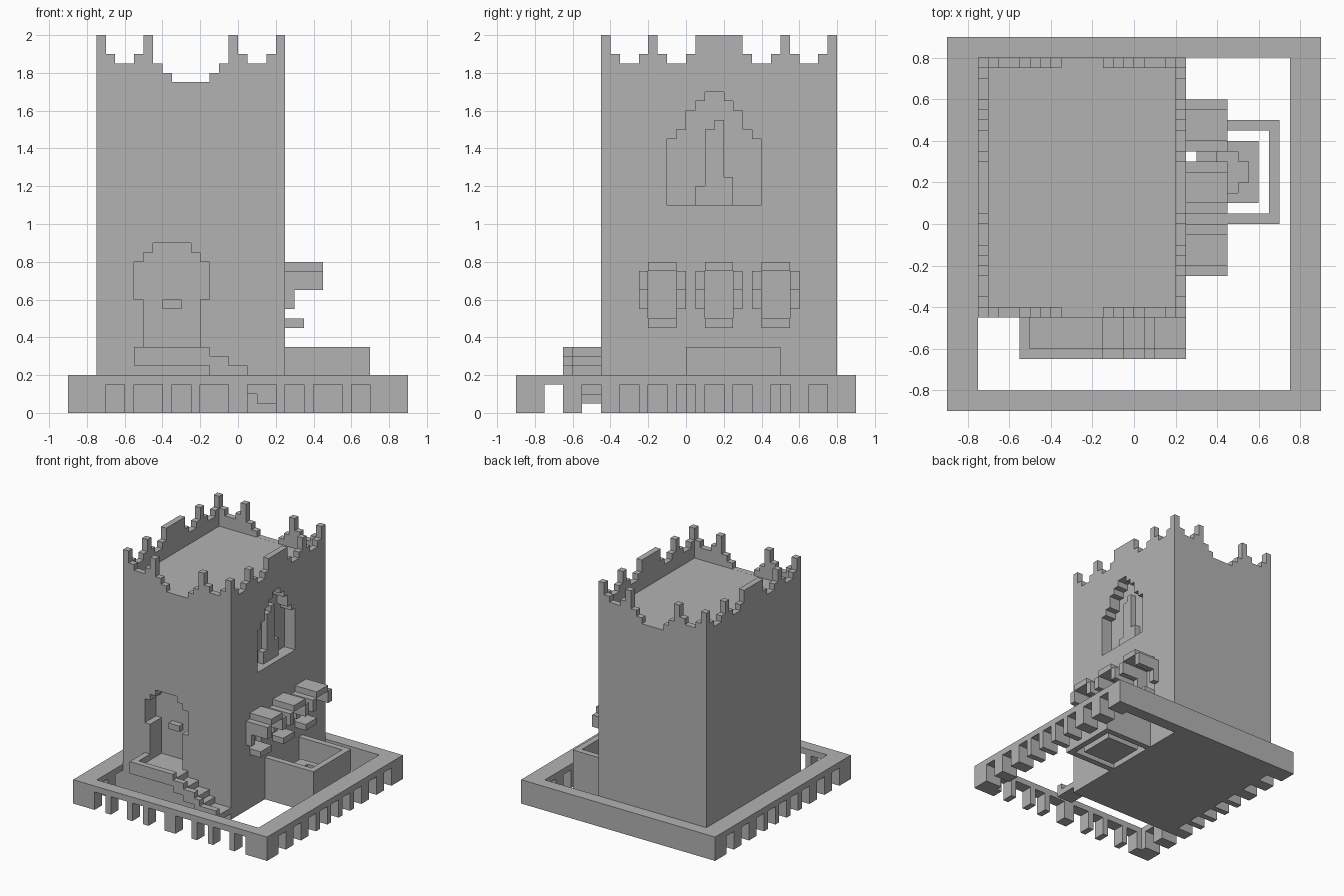
import bpy
import bmesh

U = 0.05  # block size; all measures below count blocks

if "Cube" in bpy.data.objects:
    bpy.data.objects.remove(bpy.data.objects["Cube"])

stone = bpy.data.materials.new("grey stone")
stone.use_nodes = True
stone.diffuse_color = (0.45, 0.45, 0.45, 1)
stone.node_tree.nodes["Principled BSDF"].inputs["Base Color"].default_value = (0.45, 0.45, 0.45, 1)


def prism(name, outline, axis, lo, hi):
    """Extrude a flat outline along an axis from lo to hi."""
    place = {"x": lambda a, b, d: (d, a, b),
             "y": lambda a, b, d: (a, d, b),
             "z": lambda a, b, d: (a, b, d)}[axis]
    bm = bmesh.new()
    ends = [[bm.verts.new([c * U for c in place(a, b, d)]) for a, b in outline]
            for d in (lo, hi)]
    bm.faces.new(ends[0])
    bm.faces.new(ends[1])
    n = len(outline)
    for i in range(n):
        j = (i + 1) % n
        bm.faces.new((ends[0][i], ends[0][j], ends[1][j], ends[1][i]))
    bmesh.ops.recalc_face_normals(bm, faces=bm.faces)
    mesh = bpy.data.meshes.new(name)
    bm.to_mesh(mesh)
    bm.free()
    mesh.materials.append(stone)
    obj = bpy.data.objects.new(name, mesh)
    bpy.context.collection.objects.link(obj)
    return obj


def box(name, x, y, z):
    return prism(name, [(x[0], y[0]), (x[1], y[0]), (x[1], y[1]), (x[0], y[1])], "z", *z)


def stepped(start, steps, base=None, thick=0):
    """Outline of (width, height) steps over a flat base, or a band of given thickness."""
    top, bottom, a = [], [], start
    for width, height in steps:
        low = height - thick if base is None else base
        top += [(a, height), (a + width, height)]
        bottom += [(a, low), (a + width, low)]
        a += width
    if base is not None:
        bottom = [bottom[0], bottom[-1]]
    pts = []
    for p in top + bottom[::-1]:
        if not pts or pts[-1] != p:
            pts.append(p)
    return pts


def mirrored(half, middle):
    return half + [middle] + half[::-1]


def cut(target, cutter):
    cutter.hide_render = True
    mod = target.modifiers.new("cut", "BOOLEAN")
    mod.operation, mod.solver, mod.object = "DIFFERENCE", "EXACT", cutter
    bpy.context.view_layer.objects.active = target
    bpy.ops.object.modifier_apply(modifier=mod.name)
    bpy.data.objects.remove(cutter)


# Tower body with arched door, arched niche and three small windows cut in
tower = box("tower", (-15, 5), (-9, 16), (0, 35))
arch = stepped(-11, mirrored([(1, 16), (1, 17)], (4, 18)), base=12)
door = arch[:-1] + [(-4, 12), (-4, 6), (-10, 6), (-10, 12), (-11, 12)]
door = [p for i, p in enumerate(door) if p not in door[:i]]
cut(tower, prism("door_cutter", door, "y", -10, -6))
niche = stepped(-2, mirrored([(1, 29), (1, 30), (1, 32), (1, 33)], (2, 34)), base=22)
cut(tower, prism("niche_cutter", niche, "x", 3, 6))
box("door_handle", (-8, -6), (-7, -6), (11, 12))
prism("niche_statue", stepped(1, [(1, 24), (1, 30), (1, 31), (1, 25)], base=22), "x", 3, 4)

# Crumbling parapet on the four sides
front_steps = mirrored([(1, 40), (1, 38), (2, 37), (1, 38), (1, 40), (1, 37), (1, 36)], (4, 35.01))
side_steps = mirrored([(1, 38), (2, 37), (1, 38), (1, 40), (1, 38), (2, 37), (1, 38)], (5, 40))
for name, y in (("front", -9), ("back", 15)):
    prism(name + "_parapet", stepped(-15, front_steps, base=35), "y", y, y + 1)
for name, x in (("left", 4), ("right", -15)):
    prism(name + "_parapet", stepped(-8, side_steps, base=35), "x", x, x + 1)

# Window bays on the left wall: canopy, hanging cheeks and sill
for i, y in enumerate((-4, 2, 8)):
    bay = f"bay_{i + 1}_"
    cut(tower, box("window_cutter", (4, 6), (y, y + 3), (10, 15)))
    box(bay + "canopy", (5, 9), (y, y + 3), (15, 16))
    for side, c in (("front", y - 1), ("back", y + 3)):
        prism(bay + side + "_cheek", [(5, 11), (6, 11), (6, 13), (9, 13), (9, 15), (5, 15)],
              "y", c, c + 1)
    box(bay + "sill", (5, 7), (y, y + 3), (9, 10))

# Walled basin with a well in the middle
box("basin_front_wall", (5, 14), (0, 1), (0, 7))
box("basin_back_wall", (5, 14), (9, 10), (0, 7))
box("basin_outer_wall", (13, 14), (1, 9), (0, 7))
well = box("well", (6, 12), (2, 8), (0, 4))
ring = stepped(7, [(1, 6), (2, 7), (1, 6)], base=5)[:-2]
ring += [(a, 10 - b) for a, b in ring[::-1]]
cut(well, prism("well_cutter", ring, "z", 2, 5))

# Stairs up to the door, with a stepped outer rail
stairs = [(8, 6), (2, 5), (2, 4), (1, 3), (3, 2)]
x = -11
for i, (width, top) in enumerate(stairs):
    box(f"stair_{i + 1}", (x, x + width), (-12, -9), (top - 1, top))
    x += width
prism("stair_rail", stepped(-11, [(w, t + 1) for w, t in stairs], thick=2), "y", -13, -12)
box("landing_rail", (-11, -10), (-12, -9), (6, 7))

# Outer walkway on short legs; solid at the back
S, G = 0, 3  # underside height of a leg and of a gap
front_legs = mirrored([(4, S), (2, G), (1, S), (3, G), (1, S), (2, G), (1, S), (3, G)], (2, S))
side_legs = mirrored([(1, S), (2, G), (2, S), (2, G), (2, S), (2, G), (1, S), (2, G), (1, S)], (2, G))
prism("walkway_front", stepped(-18, front_legs, base=4), "y", -18, -16)
for name, x in (("left", 15), ("right", -18)):
    prism("walkway_" + name, stepped(-16, side_legs, base=4), "x", x, x + 3)
box("walkway_back", (-18, 18), (16, 18), (0, 4))
